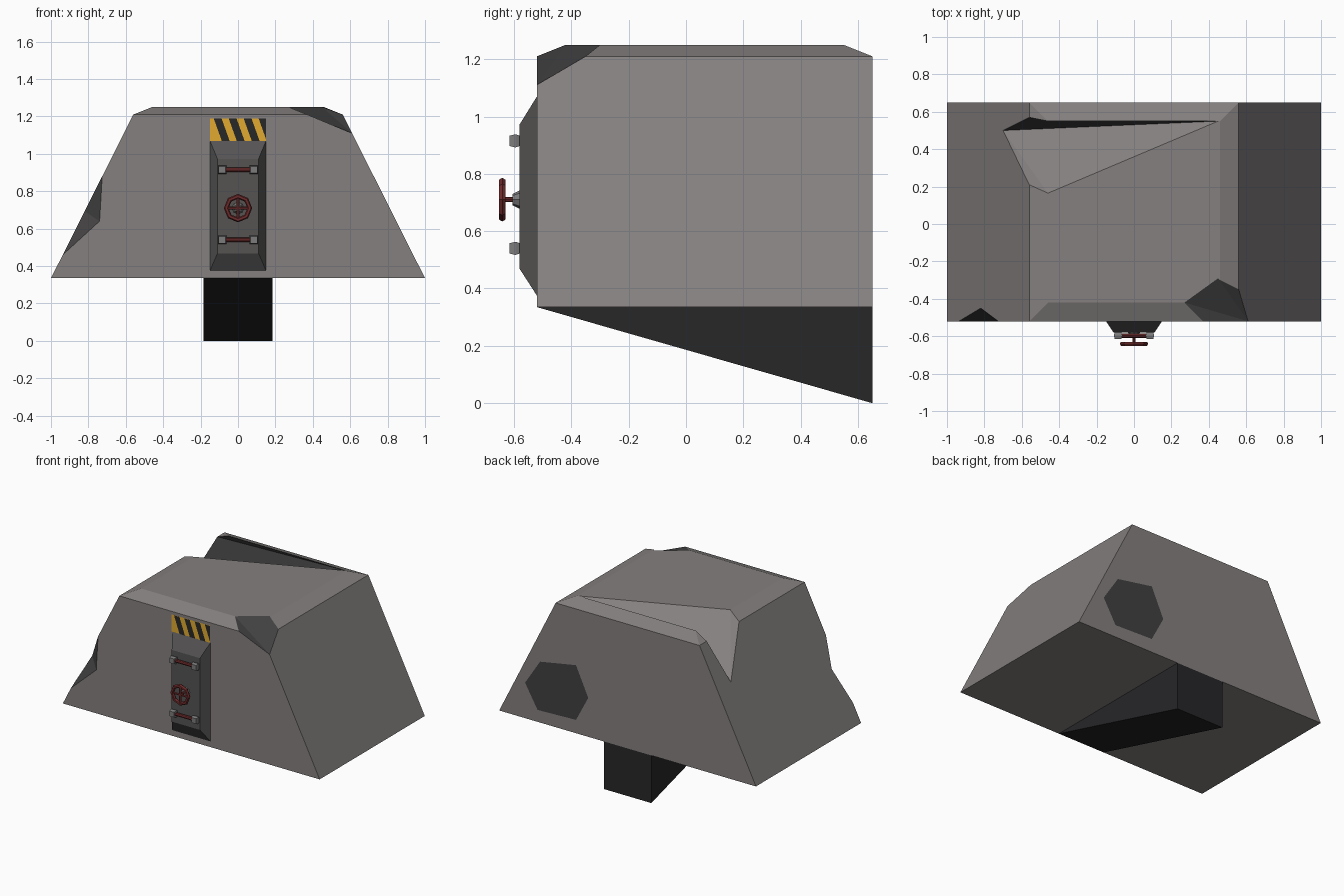
import bpy, bmesh
from math import pi
from mathutils import Vector

if "Cube" in bpy.data.objects:
    bpy.data.objects.remove(bpy.data.objects["Cube"])


def material(name, rgb):
    m = bpy.data.materials.new(name)
    m.diffuse_color = (*rgb, 1)
    m.use_nodes = True
    m.node_tree.nodes["Principled BSDF"].inputs["Base Color"].default_value = m.diffuse_color
    return m


concrete = material("concrete", (0.23, 0.215, 0.21))
broken = material("broken_concrete", (0.055, 0.053, 0.053))
black = material("black", (0.02, 0.02, 0.022))
steel = material("door_steel", (0.09, 0.087, 0.086))
bracket = material("bracket_steel", (0.2, 0.2, 0.2))
red = material("red_paint", (0.16, 0.025, 0.025))
yellow = material("yellow_paint", (0.75, 0.4, 0.03))


def to_object(bm, name, *mats):
    bmesh.ops.recalc_face_normals(bm, faces=bm.faces)
    me = bpy.data.meshes.new(name)
    bm.to_mesh(me)
    bm.free()
    ob = bpy.data.objects.new(name, me)
    for m in mats:
        me.materials.append(m)
    bpy.context.collection.objects.link(ob)
    return ob


def loft(name, rings, *mats):
    """Closed solid skinned through rings of equal length."""
    bm = bmesh.new()
    vs = [[bm.verts.new(p) for p in r] for r in rings]
    n = len(rings[0])
    for a, b in zip(vs, vs[1:]):
        for i in range(n):
            j = (i + 1) % n
            bm.faces.new((a[i], a[j], b[j], b[i]))
    bm.faces.new(vs[0])
    bm.faces.new(vs[-1])
    return to_object(bm, name, *mats)


def rect_z(x, y0, y1, z):
    return [(-x, y0, z), (x, y0, z), (x, y1, z), (-x, y1, z)]


def rect_y(cx, hx, z0, z1, y):
    return [(cx - hx, y, z0), (cx + hx, y, z0), (cx + hx, y, z1), (cx - hx, y, z1)]


def panel(name, pts, mat):
    bm = bmesh.new()
    bm.faces.new([bm.verts.new(p) for p in pts])
    return to_object(bm, name, mat)


def rod(name, a, b, r, mat, sides=8, r2=None):
    a, b = Vector(a), Vector(b)
    bm = bmesh.new()
    bmesh.ops.create_cone(bm, cap_ends=True, segments=sides, radius1=r,
                          radius2=r if r2 is None else r2, depth=(b - a).length)
    ob = to_object(bm, name, mat)
    ob.rotation_euler = (b - a).to_track_quat('Z', 'Y').to_euler()
    ob.location = (a + b) / 2
    return ob


def chip(target, pts, light=None):
    """Knock out the hull of some rim and depth points; faces at `light` stay pale."""
    bm = bmesh.new()
    for p in pts:
        bm.verts.new(p)
    res = bmesh.ops.convex_hull(bm, input=bm.verts)
    loose = [v for v in bm.verts if not v.link_faces]
    bmesh.ops.delete(bm, geom=loose, context='VERTS')
    for f in bm.faces:
        pale = light and any((v.co - Vector(light)).length < 1e-4 for v in f.verts)
        f.material_index = 0 if pale else 1
    cutter = to_object(bm, "chip_cutter", concrete, broken)
    cutter.hide_render = True
    mod = target.modifiers.new("chip", 'BOOLEAN')
    mod.operation, mod.solver, mod.object = 'DIFFERENCE', 'EXACT', cutter
    bpy.context.view_layer.objects.active = target
    bpy.ops.object.modifier_apply(modifier=mod.name)
    bpy.data.objects.remove(cutter)


# Concrete body with a chamfered top
body = loft("bunker_body", [rect_z(1, -0.52, 0.65, 0.335), rect_z(0.56, -0.52, 0.65, 1.21),
                            rect_z(0.46, -0.42, 0.55, 1.25)], concrete, broken)

# Broken front right corner, front left edge and long rear left gouge
chip(body, [(0.27, -0.42, 1.25), (0.45, -0.29, 1.25), (0.56, -0.35, 1.21),
            (0.61, -0.52, 1.11), (0.37, -0.52, 1.21), (0.65, -0.65, 1.4)])
chip(body, [(-0.937, -0.52, 0.46), (-0.726, -0.52, 0.88), (-0.74, -0.52, 0.64),
            (-0.82, -0.45, 0.693), (-0.95, -0.7, 0.67)])
chip(body, [(-0.70, 0.50, 0.932), (-0.56, 0.57, 1.21), (-0.46, 0.55, 1.25), (0.45, 0.55, 1.25),
            (-0.46, 0.165, 1.25), (-0.56, 0.21, 1.21), (-0.63, 0.50, 1.02),
            (-0.52, 0.48, 1.15), (-0.42, 0.48, 1.2), (-0.64, 0.45, 1.32)], (-0.46, 0.165, 1.25))

# Dark patch on the back wall
panel("back_patch", [(x, 0.652, z) for x, z in ((0.68, 0.765), (0.40, 0.815), (0.305, 0.61),
                                                (0.40, 0.43), (0.70, 0.42), (0.797, 0.586))], broken)

# Wedge foot under the body
loft("wedge_foot", [[(x, -0.52, 0.335), (x, 0.65, 0.335), (x, 0.65, 0)]
                    for x in (-0.185, 0.185)], black)

# Door slab with sloping sides
loft("door", [rect_y(0, 0.15, 0.375, 1.07, -0.52), rect_y(0, 0.11, 0.468, 0.973, -0.58)], steel)

# Hazard sign above the door
panel("hazard_sign", rect_y(0, 0.15, 1.07, 1.19, -0.523), yellow)
for i in range(4):
    x = -0.13 + i * 0.08
    pts = [(x, 1.19), (x + 0.042, 1.19), (x + 0.085, 1.07), (x + 0.043, 1.07)]
    if i == 3:
        pts = [(x, 1.19), (0.15, 1.19), (0.15, 1.078)]
    panel("hazard_stripe", [(px, -0.526, pz) for px, pz in pts], black)

# Two door handles on brackets
for z in (0.54, 0.915):
    rod("handle_bar", (-0.08, -0.597, z), (0.08, -0.597, z), 0.012, red)
    for s in (-0.085, 0.085):
        loft("handle_bracket", [rect_y(s, 0.018, z - 0.018, z + 0.018, -0.58),
                                rect_y(s, 0.023, z - 0.023, z + 0.023, -0.595),
                                rect_y(s, 0.018, z - 0.018, z + 0.018, -0.615)], bracket)

# Hand wheel: hub, shaft, spokes and eight-sided rim
zc = 0.71
rod("wheel_hub", (0, -0.58, zc), (0, -0.605, zc), 0.032, bracket, 8, 0.02)
rod("wheel_shaft", (0, -0.59, zc), (0, -0.648, zc), 0.009, red)
rod("wheel_spoke", (-0.062, -0.641, zc), (0.062, -0.641, zc), 0.008, red, 6)
rod("wheel_spoke", (0, -0.641, zc - 0.062), (0, -0.641, zc + 0.062), 0.008, red, 6)
bpy.ops.mesh.primitive_torus_add(location=(0, -0.641, zc), rotation=(pi / 2, 0, 0), major_segments=8,
                                 minor_segments=6, major_radius=0.063, minor_radius=0.013)
rim = bpy.context.object
rim.name = "wheel_rim"
rim.data.materials.append(red)
for p in rim.data.polygons:
    p.use_smooth = False
